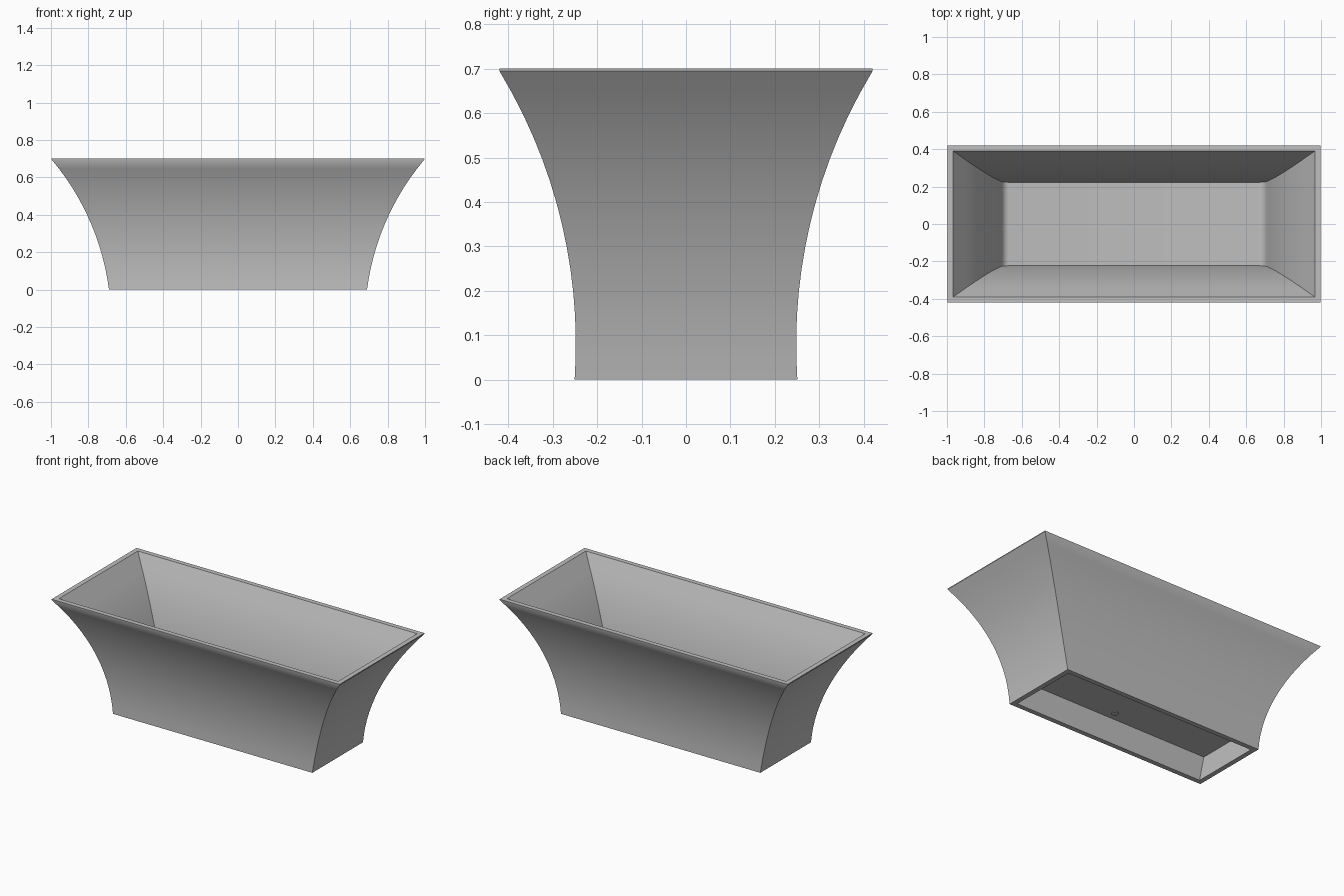
import bpy, bmesh, math

if "Cube" in bpy.data.objects:
    bpy.data.objects.remove(bpy.data.objects["Cube"])

H, LIP, WALL = 0.70, 0.695, 0.03
CEIL, FLOOR = 0.16, 0.19
FILLET = 0.03
SEG = 14

enamel = bpy.data.materials.new("grey enamel")
enamel.diffuse_color = (0.52, 0.52, 0.52, 1)
enamel.use_nodes = True
enamel.node_tree.nodes["Principled BSDF"].inputs["Base Color"].default_value = enamel.diffuse_color


def arc_offset(z, z0, radius):
    """Outward flare of a circular arc that is vertical at height z0."""
    return radius - math.sqrt(radius ** 2 - (z - z0) ** 2)


def half_size(z):
    """Outer half length and half width of the tub at height z."""
    z = min(z, LIP)
    z0 = -0.173
    x = 0.69 + arc_offset(z, z0, 1.345) - arc_offset(0, z0, 1.345)
    y = 0.248 + arc_offset(z, 0.08, 1.185)
    return x, y


def finish(name, bm):
    bmesh.ops.recalc_face_normals(bm, faces=bm.faces)
    mesh = bpy.data.meshes.new(name)
    bm.to_mesh(mesh)
    bm.free()
    mesh.materials.append(enamel)
    ob = bpy.data.objects.new(name, mesh)
    bpy.context.collection.objects.link(ob)
    bpy.ops.object.select_all(action='DESELECT')
    ob.select_set(True)
    bpy.context.view_layer.objects.active = ob
    bpy.ops.object.shade_smooth_by_angle(angle=math.radians(30))
    return ob


# Rectangular rings: underside recess, outer flare, lip, then the inner basin
rings = []


def ring(z, inset=0.0, inset_x=0.0):
    x, y = half_size(z)
    rings.append((x - inset - inset_x, y - inset, z))


ring(CEIL, WALL)
ring(CEIL / 2, WALL)
ring(0, WALL)
for i in range(SEG + 1):
    ring(LIP * i / SEG)
ring(H)
ring(H, WALL)
steps = 11
low = FLOOR + FILLET
for i in range(1, steps + 1):
    ring(H + (low - H) * i / steps, WALL)
# Rounded transition from the end walls to the floor
for i in range(1, 6):
    a = math.radians(90 * i / 5)
    ring(low - FILLET * math.sin(a), WALL, FILLET * (1 - math.cos(a)))

bm = bmesh.new()
loops = [[bm.verts.new((sx * x, sy * y, z))
          for sx, sy in ((-1, -1), (1, -1), (1, 1), (-1, 1))]
         for x, y, z in rings]
for a, b in zip(loops, loops[1:]):
    for k in range(4):
        n = (k + 1) % 4
        bm.faces.new((a[k], a[n], b[n], b[k]))
bm.faces.new(loops[0])       # underside of the floor
bm.faces.new(loops[-1])      # basin floor
finish("tub", bm)

# Drain plug through the floor
bm = bmesh.new()
bmesh.ops.create_cone(bm, cap_ends=True, segments=24, radius1=0.02, radius2=0.02,
                      depth=FLOOR - CEIL + 0.007)
bmesh.ops.translate(bm, verts=bm.verts, vec=(0, -0.165, (FLOOR + CEIL) / 2 - 0.0015))
finish("drain", bm)
